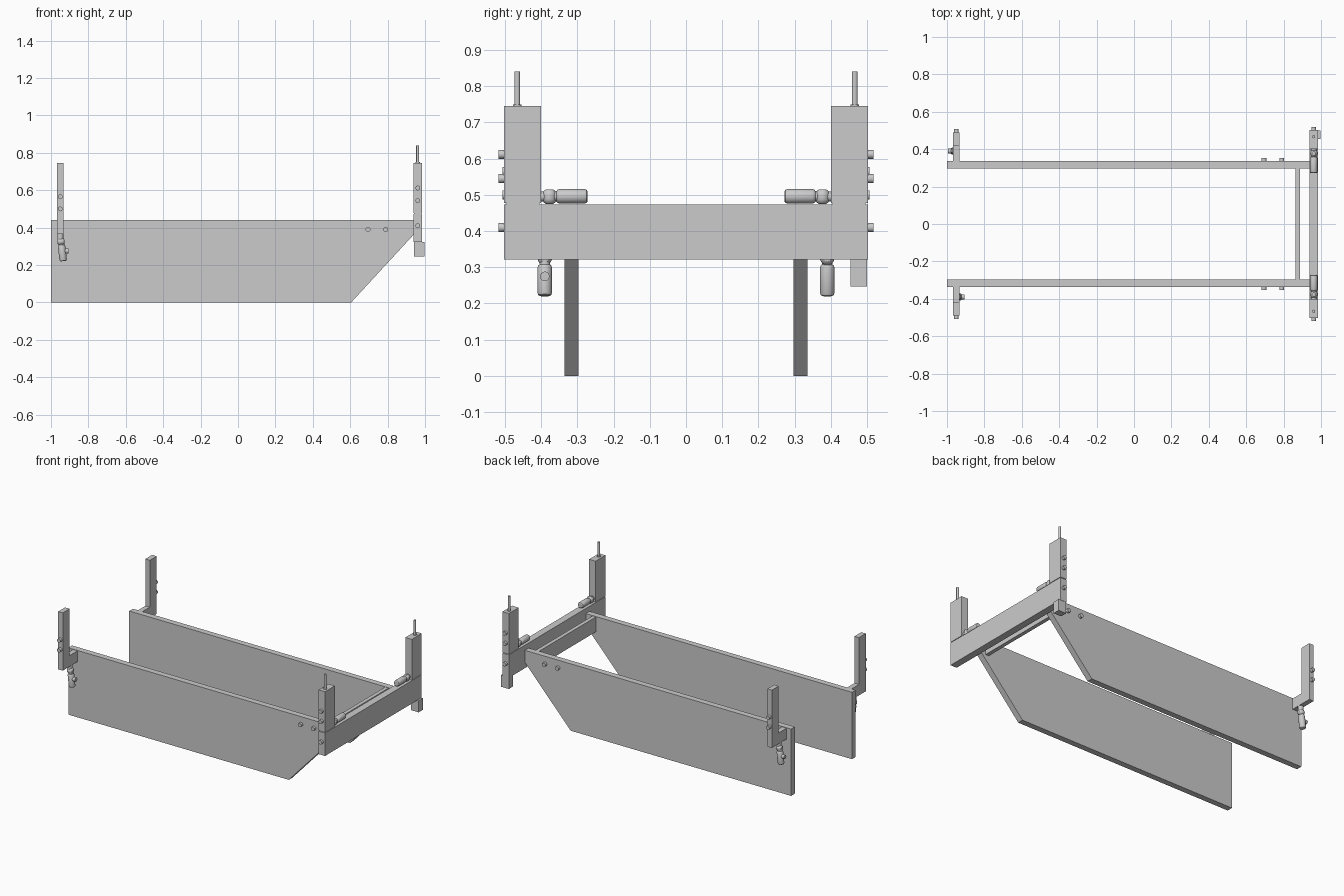
import bpy, bmesh, math
from mathutils import Vector

if "Cube" in bpy.data.objects:
    bpy.data.objects.remove(bpy.data.objects["Cube"])


def mesh_object(name, bm):
    bmesh.ops.recalc_face_normals(bm, faces=bm.faces)
    me = bpy.data.meshes.new(name)
    bm.to_mesh(me)
    bm.free()
    ob = bpy.data.objects.new(name, me)
    bpy.context.collection.objects.link(ob)
    return ob


def prism(name, pts, a, b, axis):
    """Extrude a 2D profile from a to b along x (profile y,z) or y (profile x,z)."""
    def place(p, d):
        return (d, p[0], p[1]) if axis == 'x' else (p[0], d, p[1])
    bm = bmesh.new()
    lo = [bm.verts.new(place(p, a)) for p in pts]
    hi = [bm.verts.new(place(p, b)) for p in pts]
    bm.faces.new(lo)
    bm.faces.new(hi)
    n = len(pts)
    for i in range(n):
        bm.faces.new((lo[i], lo[(i + 1) % n], hi[(i + 1) % n], hi[i]))
    return mesh_object(name, bm)


def box(name, x0, x1, y0, y1, z0, z1):
    y0, y1 = sorted((y0, y1))
    return prism(name, [(x0, z0), (x1, z0), (x1, z1), (x0, z1)], y0, y1, 'y')


def turned(name, start, end, profile, sides=24):
    """Round part along start-end; profile = (fraction along, radius)."""
    start, end = Vector(start), Vector(end)
    q = (end - start).to_track_quat('Z', 'Y')
    bm = bmesh.new()
    rings = []
    for t, r in profile:
        c = start.lerp(end, t)
        rings.append([bm.verts.new(c + q @ Vector((r * math.cos(a), r * math.sin(a), 0)))
                      for a in (2 * math.pi * i / sides for i in range(sides))])
    for r0, r1 in zip(rings, rings[1:]):
        for i in range(sides):
            j = (i + 1) % sides
            bm.faces.new((r0[i], r0[j], r1[j], r1[i]))
    bm.faces.new(rings[0])
    bm.faces.new(rings[-1])
    ob = mesh_object(name, bm)
    bpy.ops.object.select_all(action='DESELECT')
    ob.select_set(True)
    bpy.context.view_layer.objects.active = ob
    bpy.ops.object.shade_smooth_by_angle()
    return ob


def rod(name, start, end, r):
    return turned(name, start, end, [(0, r), (1, r)])


BODY = [(0, .014), (.04, .018), (.1, .02), (.9, .02), (.97, .018), (1, .014)]
BALL = [(0, .010), (.1, .016), (.3, .020), (.7, .020), (.9, .016), (1, .010)]

for s, side in ((-1, 'near'), (1, 'far')):
    # side panel with sloped front corner, and its two bolts
    prism(side + '_side_panel',
          [(-1, 0), (.605, 0), (.937, .36), (.937, .44), (-1, .44)],
          s * .297, s * .336, 'y')
    for x in (.695, .79):
        rod(side + '_panel_bolt', (x, s * .33, .39), (x, s * .352, .39), .013)

    # front post on a thin spacer, with its top pin
    box(side + '_front_post', .938, .985, s * .4, s * .502, .477, .745)
    box(side + '_post_spacer', .942, .981, s * .405, s * .495, .47, .48)
    rod(side + '_pin_collar', (.961, s * .466, .74), (.961, s * .466, .75), .012)
    rod(side + '_pin', (.961, s * .466, .74), (.961, s * .466, .84), .008)
    for z in (.41, .545, .612):
        rod(side + '_front_post_bolt', (.961, s * .49, z), (.961, s * .518, z), .0125)

    # elbow connector lying on the cross beam
    turned(side + '_front_connector_body', (.961, s * .358, .496), (.961, s * .272, .496), BODY)
    rod(side + '_front_connector_neck', (.961, s * .38, .496), (.961, s * .35, .496), .015)
    turned(side + '_front_connector_elbow', (.961, s * .377, .475), (.961, s * .377, .515), BALL)
    rod(side + '_front_connector_socket', (.961, s * .38, .495), (.961, s * .402, .495), .014)

    # rear L-shaped bracket with bolts
    prism(side + '_rear_post',
          [(s * .336, .365), (s * .488, .365), (s * .488, .745),
           (s * .417, .745), (s * .417, .437), (s * .336, .437)],
          -.967, -.934, 'x')
    for z in (.5, .565):
        rod(side + '_rear_post_bolt', (-.95, s * .48, z), (-.95, s * .507, z), .0125)

    # hanging elbow connector, turned half round on the far side
    y, k = s * .39, -s
    rod(side + '_rear_connector_socket', (-.95, y, .37), (-.95, y, .33), .016)
    turned(side + '_rear_connector_elbow', (-.95 - k * .016, y, .326),
           (-.95 + k * .022, y, .326), BALL)
    rod(side + '_rear_connector_neck', (-.95 + k * .006, y, .33), (-.95 + k * .009, y, .29), .015)
    turned(side + '_rear_connector_body', (-.95 + k * .006, y, .308),
           (-.95 + k * .016, y, .221), BODY)
    rod(side + '_rear_connector_screw', (-.95 + k * .02, y, .275), (-.95 + k * .044, y, .275), .013)

# cross beam, brace between the panels, end block
box('cross_beam', .938, .985, -.502, .502, .322, .473)
box('cross_brace', .863, .888, -.297, .297, .34, .438)
box('end_block', .94, .997, .454, .5, .247, .323)
